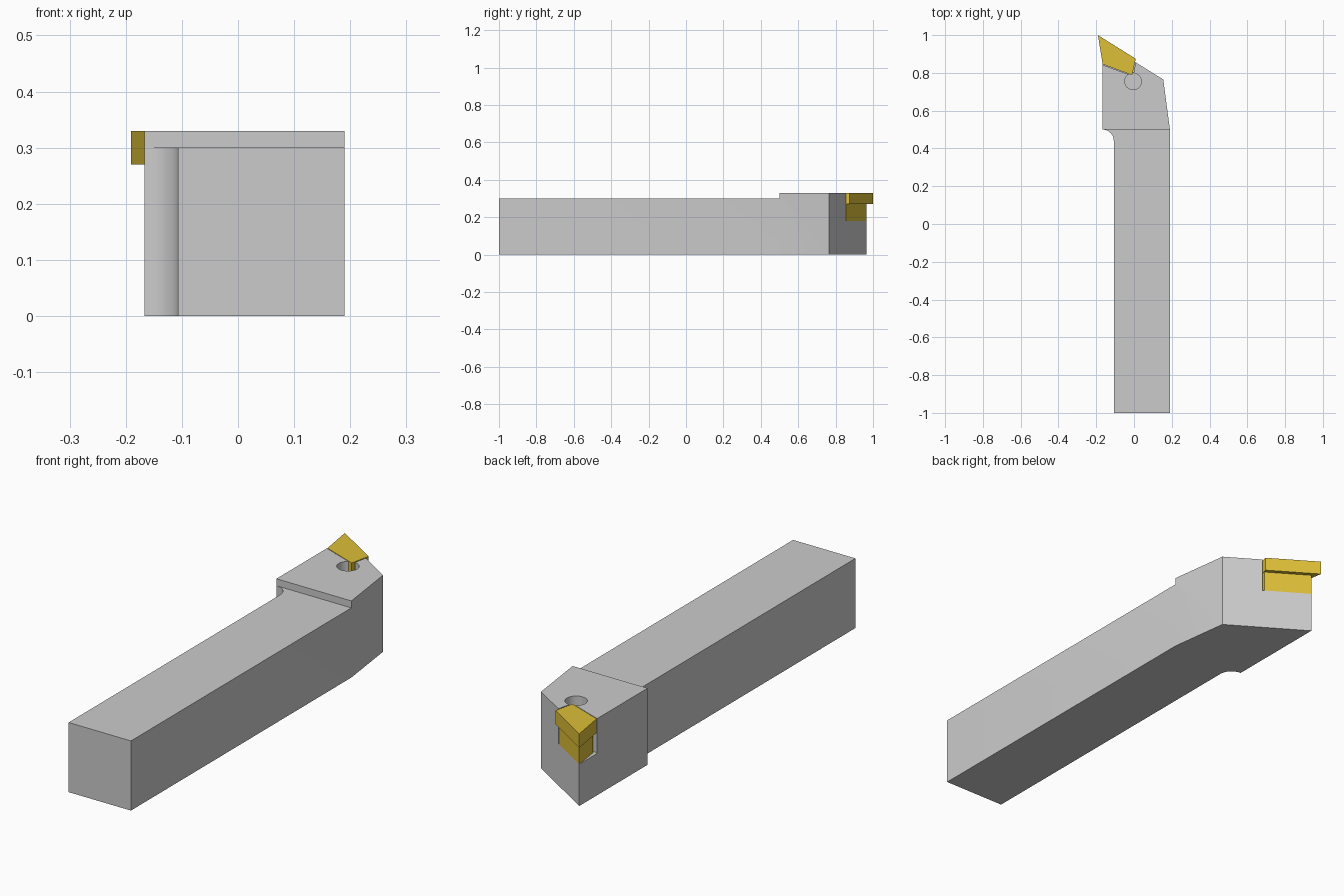
import bpy, bmesh, math

if "Cube" in bpy.data.objects:
    bpy.data.objects.remove(bpy.data.objects["Cube"])


def prism(name, outline, z0, z1, mat=None):
    """Extrude a plan outline from z0 up to z1."""
    bm = bmesh.new()
    base = bm.faces.new([bm.verts.new((x, y, z0)) for x, y in outline])
    top = bmesh.ops.extrude_face_region(bm, geom=[base])["geom"]
    bmesh.ops.translate(bm, vec=(0, 0, z1 - z0),
                        verts=[v for v in top if isinstance(v, bmesh.types.BMVert)])
    bmesh.ops.recalc_face_normals(bm, faces=bm.faces)
    mesh = bpy.data.meshes.new(name)
    bm.to_mesh(mesh)
    bm.free()
    obj = bpy.data.objects.new(name, mesh)
    bpy.context.collection.objects.link(obj)
    if mat:
        mesh.materials.append(mat)
    return obj


def cut(target, cutter):
    cutter.hide_render = True
    mod = target.modifiers.new("cut", "BOOLEAN")
    mod.operation, mod.solver, mod.object = "DIFFERENCE", "EXACT", cutter
    bpy.context.view_layer.objects.active = target
    bpy.ops.object.modifier_apply(modifier=mod.name)
    bpy.data.objects.remove(cutter, do_unlink=True)


def arc(cx, cy, r, a0, a1, n):
    return [(cx + r * math.cos(math.radians(a0 + (a1 - a0) * i / n)),
             cy + r * math.sin(math.radians(a0 + (a1 - a0) * i / n))) for i in range(n + 1)]


gold = bpy.data.materials.new("insert_gold")
gold.diffuse_color = (0.72, 0.52, 0.04, 1)
gold.use_nodes = True
gold.node_tree.nodes["Principled BSDF"].inputs["Base Color"].default_value = gold.diffuse_color

# Shank and head in one outline, with the concave fillet behind the head
outline = [(-0.107, -1), (0.19, -1), (0.19, 0.5), (0.155, 0.765), (-0.167, 0.965)]
outline += arc(-0.167, 0.44, 0.06, 90, 0, 10)
holder = prism("tool_holder", outline, 0, 0.33)

# Lower the shank behind the head
cut(holder, prism("shank_step", [(-0.4, -1.2), (0.4, -1.2), (0.4, 0.5), (-0.4, 0.5)], 0.30, 0.5))

# Pocket for seat and insert
cut(holder, prism("pocket", [(-0.25, 1.1), (0.06, 1.1), (0.013, 0.873),
                             (-0.006, 0.784), (-0.25, 0.873)], 0.18, 0.5))

# Clamp screw hole
cut(holder, prism("screw_hole", arc(-0.005, 0.755, 0.044, 0, 360, 32)[:-1], 0.165, 0.5))

bpy.context.view_layer.objects.active = holder
holder.select_set(True)
bpy.ops.object.shade_smooth_by_angle(angle=math.radians(25))

# Seat under the insert, flush with the head's end face
prism("seat", [(-0.167, 0.965), (0.003, 0.859), (-0.012, 0.795), (-0.15, 0.847)], 0.18, 0.27, gold)

# Cutting insert with its overhanging tip
prism("cutting_insert", [(-0.191, 1.0), (0.009, 0.875), (-0.01, 0.788), (-0.166, 0.846)],
      0.27, 0.33, gold)
